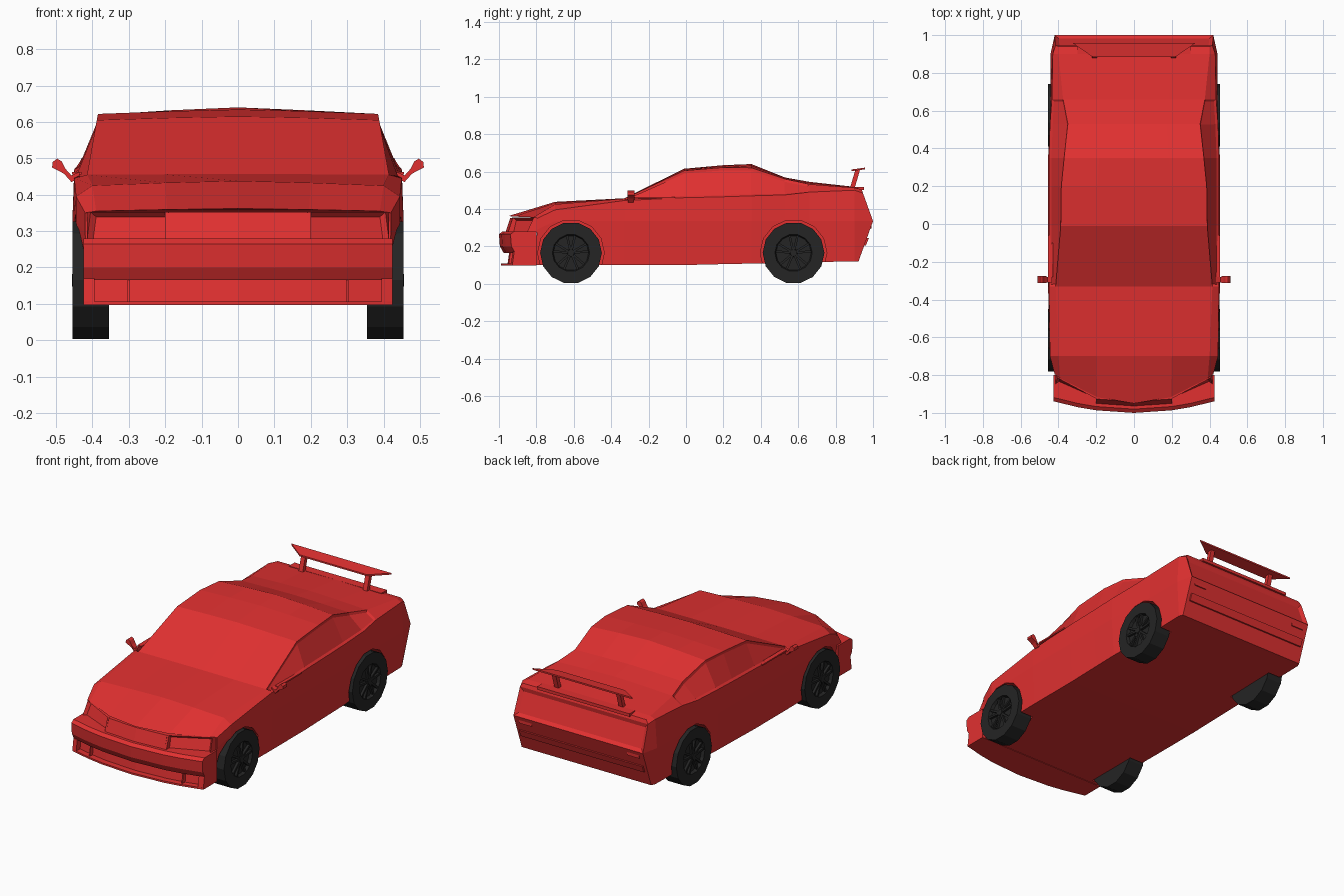
import bpy, bmesh
from math import radians, pi
from mathutils import Matrix, Vector

if "Cube" in bpy.data.objects:
    bpy.data.objects.remove(bpy.data.objects["Cube"])


def material(name, rgb):
    m = bpy.data.materials.new(name)
    m.diffuse_color = (*rgb, 1)
    m.use_nodes = True
    m.node_tree.nodes["Principled BSDF"].inputs["Base Color"].default_value = m.diffuse_color
    return m


RED = material("red_paint", (0.75, 0.03, 0.03))
BLACK = material("black_rubber", (0.018, 0.018, 0.018))


def finish(bm, name, mat):
    bmesh.ops.recalc_face_normals(bm, faces=bm.faces)
    me = bpy.data.meshes.new(name)
    bm.to_mesh(me)
    bm.free()
    ob = bpy.data.objects.new(name, me)
    bpy.context.collection.objects.link(ob)
    me.materials.append(mat)
    return ob


def loft(rings):
    """Skin closed rings; ends are capped by strips joining ring[i] to ring[-1-i]."""
    bm = bmesh.new()
    v = [[bm.verts.new(p) for p in r] for r in rings]
    n = len(rings[0])
    sides, caps = {}, {}
    for k in range(len(v) - 1):
        for j in range(n):
            j2 = (j + 1) % n
            sides[k, j] = bm.faces.new((v[k][j], v[k][j2], v[k + 1][j2], v[k + 1][j]))
    for end in (0, len(v) - 1):
        for i in range((n - 1) // 2):
            idx = list(dict.fromkeys((i, i + 1, n - 2 - i, n - 1 - i)))
            caps[end, i] = bm.faces.new([v[end][a] for a in idx])
    bmesh.ops.recalc_face_normals(bm, faces=bm.faces)
    return bm, sides, caps


def solid(name, rings, mat=RED):
    return finish(loft(rings)[0], name, mat)


def flip(rings, s):
    return [[(p[0] * s, p[1], p[2]) for p in r] for r in rings]


def box(name, x0, x1, y0, y1, z0, z1, mat=RED):
    return solid(name, [[(x, y0, z0), (x, y1, z0), (x, y1, z1), (x, y0, z1)] for x in (x0, x1)], mat)


# Body shell stations: y, bottom z, bottom x, waist x, shoulder x/z, roof edge x/z, centre z
STATIONS = [
    (-.95, .10, .40, .42, .42, .350, .390, .355, .362),
    (-.70, .10, .435, .445, .445, .395, .400, .425, .438),
    (-.33, .10, .44, .455, .45, .445, .415, .455, .457),
    (-.01, .10, .44, .455, .45, .460, .388, .605, .615),
    (.20, .105, .44, .455, .45, .465, .385, .622, .634),
    (.35, .108, .44, .455, .45, .470, .370, .620, .640),
    (.53, .112, .432, .443, .445, .475, .350, .560, .568),
    (.66, .115, .43, .442, .435, .490, .375, .532, .545),
    (.90, .12, .43, .442, .43, .500, .400, .513, .518),
    (1.0, .12, .42, .420, .415, .485, .400, .505, .508),
]
rings = []
for k, (y, zb, xb, xm, xs, zs, xr, zr, zc) in enumerate(STATIONS):
    half = [(xb, zb), (xm, .335), (xs, zs), (xr, zr), (xr * .5, zr + .6 * (zc - zr)), (0, zc)]
    if k == 0:
        half[1] = (xm, .29)
    pts = []
    for x, z in half:
        yy = y
        if k == 0:
            yy += .14 * (x / .4) ** 2            # hood edge sweeps back at the sides
        if k == len(STATIONS) - 1:
            yy -= .36 * abs(z - .335)            # tail leans in above and below the waist
        pts.append((x, yy, z))
    rings.append(pts + [(-x, yy, z) for x, yy, z in pts[-2::-1]])
bm, sides, caps = loft(rings)
last = len(STATIONS) - 1

# Recessed side windows and tail panel
glass = [sides[k, j] for k in range(2, 7) for j in (2, 7)]
bmesh.ops.inset_region(bm, faces=glass, thickness=.014, depth=-.007)
bmesh.ops.inset_region(bm, faces=[caps[last, 1]], thickness=.03, depth=-.012)
body = finish(bm, "body", RED)

# Wheel arches
WHEEL_Y = (-.615, .575)
R = .165
SIDEWAYS = Matrix.Rotation(pi / 2, 4, 'Y')
bm = bmesh.new()
for y in WHEEL_Y:
    for s in (-1, 1):
        bmesh.ops.create_cone(bm, cap_ends=True, segments=14, radius1=.178, radius2=.178, depth=.2,
                              matrix=Matrix.Translation((s * .452, y, R)) @ SIDEWAYS)
cutter = finish(bm, "arch_cutter", BLACK)
cutter.hide_render = True
mod = body.modifiers.new("arches", 'BOOLEAN')
mod.operation = 'DIFFERENCE'
mod.object = cutter
bpy.context.view_layer.objects.active = body
bpy.ops.object.modifier_apply(modifier=mod.name)
bpy.data.objects.remove(cutter)
body.data.materials.clear()
body.data.materials.append(RED)
for p in body.data.polygons:
    p.material_index = 0

# Wheels with dished rims, hub and paired spokes
for end, y in zip(("front", "rear"), WHEEL_Y):
    for side, s in (("left", -1), ("right", 1)):
        bm = bmesh.new()
        bmesh.ops.create_cone(bm, cap_ends=True, segments=14, radius1=R, radius2=R, depth=.1, matrix=SIDEWAYS)
        bm.normal_update()
        face = [f for f in bm.faces if f.normal.x > .9]
        bmesh.ops.inset_region(bm, faces=face, thickness=.065, depth=0)
        bmesh.ops.inset_region(bm, faces=face, thickness=.006, depth=-.018)
        bmesh.ops.create_cone(bm, cap_ends=True, segments=10, radius1=.022, radius2=.018, depth=.02,
                              matrix=Matrix.Translation((.041, 0, 0)) @ SIDEWAYS)
        for i in range(5):
            for d in (-13, 13):
                m = (Matrix.Rotation(radians(72 * i + d), 4, 'X') @ Matrix.Translation((.04, 0, .055))
                     @ Matrix.Diagonal((.014, .012, .08, 1)))
                bmesh.ops.create_cube(bm, size=1, matrix=m)
        bmesh.ops.transform(bm, matrix=Matrix.Translation((s * .405, y, R)) @ Matrix.Rotation(0 if s > 0 else pi, 4, 'Z'),
                            verts=bm.verts)
        finish(bm, f"{end}_{side}_wheel", BLACK)

# Bowed nose parts: a side profile swept across x, BACK meets the body
BACK = 9


def bowed(name, xs, profile):
    def pt(x, d, z):
        return (x, -.80 if d == BACK else -1 + .06 * (x / .42) ** 2 + d, z)
    return solid(name, [[pt(x, d, z) for d, z in profile] for x in xs])


WIDE = (-.425, -.3, -.2, 0, .2, .3, .425)
bowed("front_bumper", WIDE, [(BACK, .165), (.025, .165), (.005, .2), (0, .265), (.02, .28), (BACK, .28)])
bowed("front_lip", WIDE, [(BACK, .097), (.01, .097), (.01, .107), (BACK, .107)])
bowed("lower_intake", WIDE, [(BACK, .1), (.045, .1), (.055, .17), (BACK, .17)])
bowed("grille", (-.2, 0, .2), [(BACK, .275), (.035, .275), (.06, .352), (BACK, .352)])
for side, s in (("left", -1), ("right", 1)):
    bowed(f"{side}_intake_corner", (s * .395, s * .425), [(BACK, .1), (.01, .1), (.02, .17), (BACK, .17)])
    bowed(f"{side}_intake_divider", (s * .297, s * .303), [(BACK, .1), (.02, .1), (.03, .17), (BACK, .17)])

    # Headlight: swept block with a recessed lens
    lamp = flip([[(.19, -.95, .275), (.19, -.8, .275), (.19, -.8, .353), (.19, -.93, .353)],
                 [(.415, -.85, .275), (.415, -.79, .275), (.415, -.79, .353), (.405, -.815, .353)]], s)
    bm, sides, _ = loft(lamp)
    bmesh.ops.inset_region(bm, faces=[sides[0, 3]], thickness=.012, depth=-.02)
    finish(bm, f"{side}_headlight", RED)

    # Door mirror: stalk and angled head
    solid(f"{side}_mirror_stalk", flip([[(x, -.31, z), (x, -.28, z), (x, -.28, z + .018), (x, -.31, z + .018)]
                                        for x, z in ((.435, .445), (.458, .435), (.482, .462))], s))
    solid(f"{side}_mirror", flip([[(.462, y0, .448), (.486, y0, .462), (.511, y0, .475), (.509, y0, .49),
                                   (.497, y0, .499), (.485, y0, .492)] for y0 in (-.312, -.275)], s))
    # Belt trim below the side glass
    box(f"{side}_belt_trim", s * .43, s * .456, -.28, -.06, .455, .463)
    # Tail light
    box(f"{side}_tail_light", s * .31, s * .39, .9, .992, .295, .33)
    # Spoiler post
    solid(f"{side}_spoiler_post", [[(s * x, y, z) for x, y in ((.195, y0), (.222, y0), (.222, y0 + .025), (.195, y0 + .025))]
                                   for y0, z in ((.875, .505), (.905, .608))])

# Rear bumper step and trunk lip
solid("rear_bumper_step", [[(x, .93, .205), (x, .962, .205), (x, .978, .245), (x, .93, .245)] for x in (-.40, .40)])
box("trunk_lip", -.3, .3, .90, .952, .50, .518)

# Spoiler blade, tapered toward its leading edge
solid("spoiler_blade", [[(-w, y, z), (w, y, z), (w, y, z + .009), (-w, y, z + .009)]
                        for w, y, z in ((.22, .885, .602), (.325, .958, .612))])
